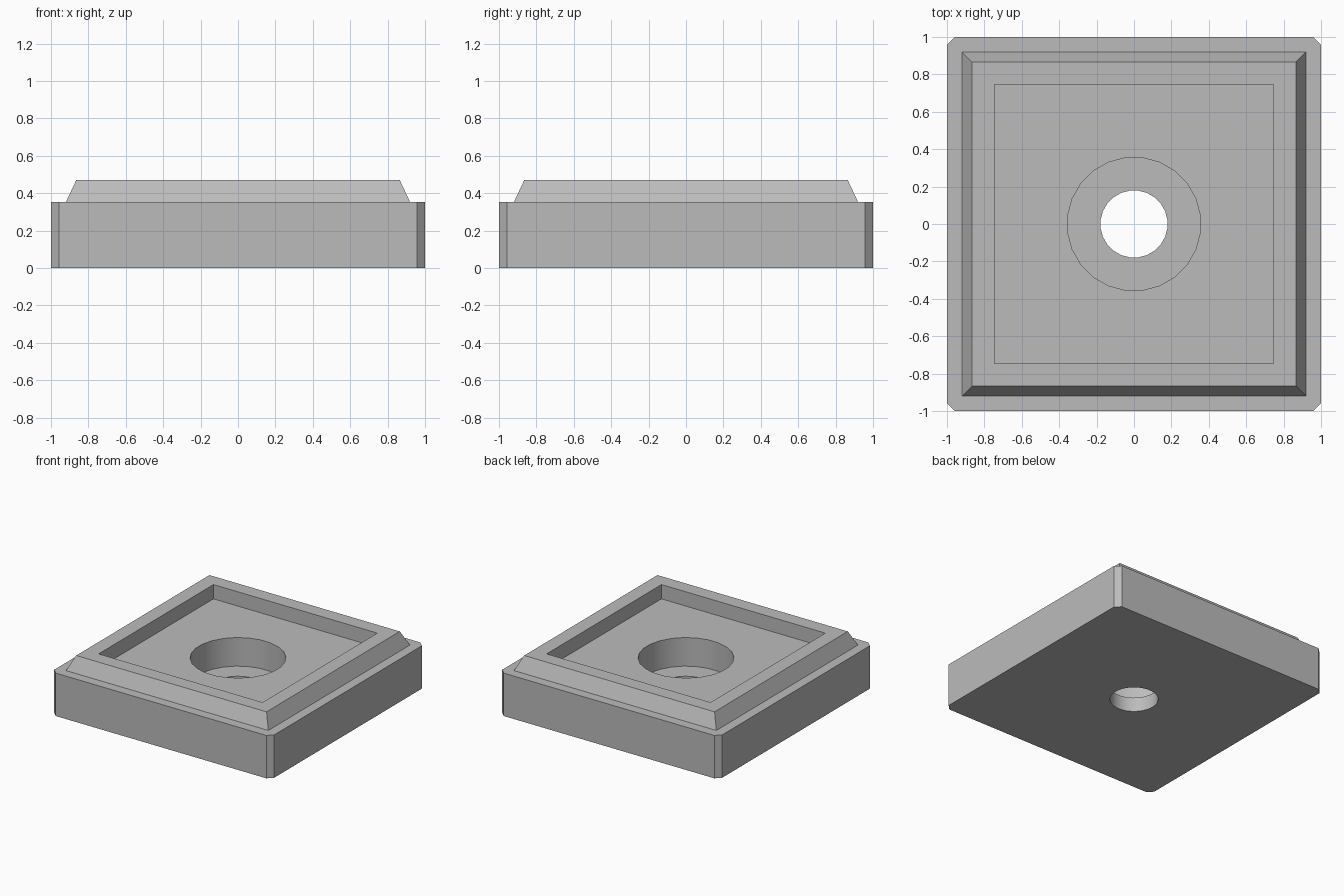
import bpy
import bmesh
import math
from mathutils import Matrix

STEP = 0.1175                     # one quarter of the full height
BASE_TOP, RIM_TOP = 3 * STEP, 4 * STEP

if "Cube" in bpy.data.objects:
    bpy.data.objects.remove(bpy.data.objects["Cube"], do_unlink=True)

grey = bpy.data.materials.new("plain grey")
grey.use_nodes = True
colour = (0.5, 0.5, 0.5, 1)
grey.diffuse_color = colour
grey.node_tree.nodes["Principled BSDF"].inputs["Base Color"].default_value = colour


def prism(name, sides, bottom, top, z0, z1, chamfer=0):
    """Upright prism; bottom and top are the radius, or half the width if square."""
    bm = bmesh.new()
    k = math.sqrt(2) if sides == 4 else 1
    turn = math.pi / sides
    bmesh.ops.create_cone(bm, cap_ends=True, segments=sides,
                          radius1=bottom * k, radius2=top * k, depth=z1 - z0)
    # turn so that flats, not corners, face the axes
    if abs(abs(bm.verts[:][0].co.x) - abs(bm.verts[:][0].co.y)) > 0.01 or sides != 4:
        bmesh.ops.rotate(bm, verts=bm.verts, matrix=Matrix.Rotation(turn, 3, "Z"))
    bmesh.ops.translate(bm, verts=bm.verts, vec=(0, 0, (z0 + z1) / 2))
    if chamfer:
        upright = [e for e in bm.edges
                   if abs(e.verts[0].co.z - e.verts[1].co.z) > 0.01]
        bmesh.ops.bevel(bm, geom=upright, offset=chamfer, offset_type="OFFSET",
                        segments=1, affect="EDGES")
    bmesh.ops.recalc_face_normals(bm, faces=bm.faces)
    mesh = bpy.data.meshes.new(name)
    bm.to_mesh(mesh)
    bm.free()
    mesh.materials.append(grey)
    obj = bpy.data.objects.new(name, mesh)
    bpy.context.collection.objects.link(obj)
    return obj


def combine(target, tool, operation):
    """Apply a boolean and remove the tool."""
    mod = target.modifiers.new(operation, "BOOLEAN")
    mod.object, mod.operation, mod.solver = tool, operation, "EXACT"
    bpy.context.view_layer.objects.active = target
    bpy.ops.object.modifier_apply(modifier=mod.name)
    bpy.data.objects.remove(tool, do_unlink=True)


# Square base with cut corners, and the sloped rim standing on it
plate = prism("recessed_plate", 4, 1, 1, 0, BASE_TOP, chamfer=0.06 / math.sqrt(2))
combine(plate, prism("rim", 4, 0.92, 0.865, BASE_TOP, RIM_TOP), "UNION")

# Square recess, round counterbore and through hole
combine(plate, prism("recess", 4, 0.745, 0.745, BASE_TOP, RIM_TOP + 0.1), "DIFFERENCE")
combine(plate, prism("counterbore", 24, 0.357, 0.357, STEP, 1), "DIFFERENCE")
combine(plate, prism("through_hole", 24, 0.18, 0.18, -0.1, 1), "DIFFERENCE")

# Smooth bore walls, sharp edges elsewhere
bpy.ops.object.select_all(action="DESELECT")
plate.select_set(True)
bpy.context.view_layer.objects.active = plate
bpy.ops.object.shade_smooth_by_angle(angle=math.radians(30))
